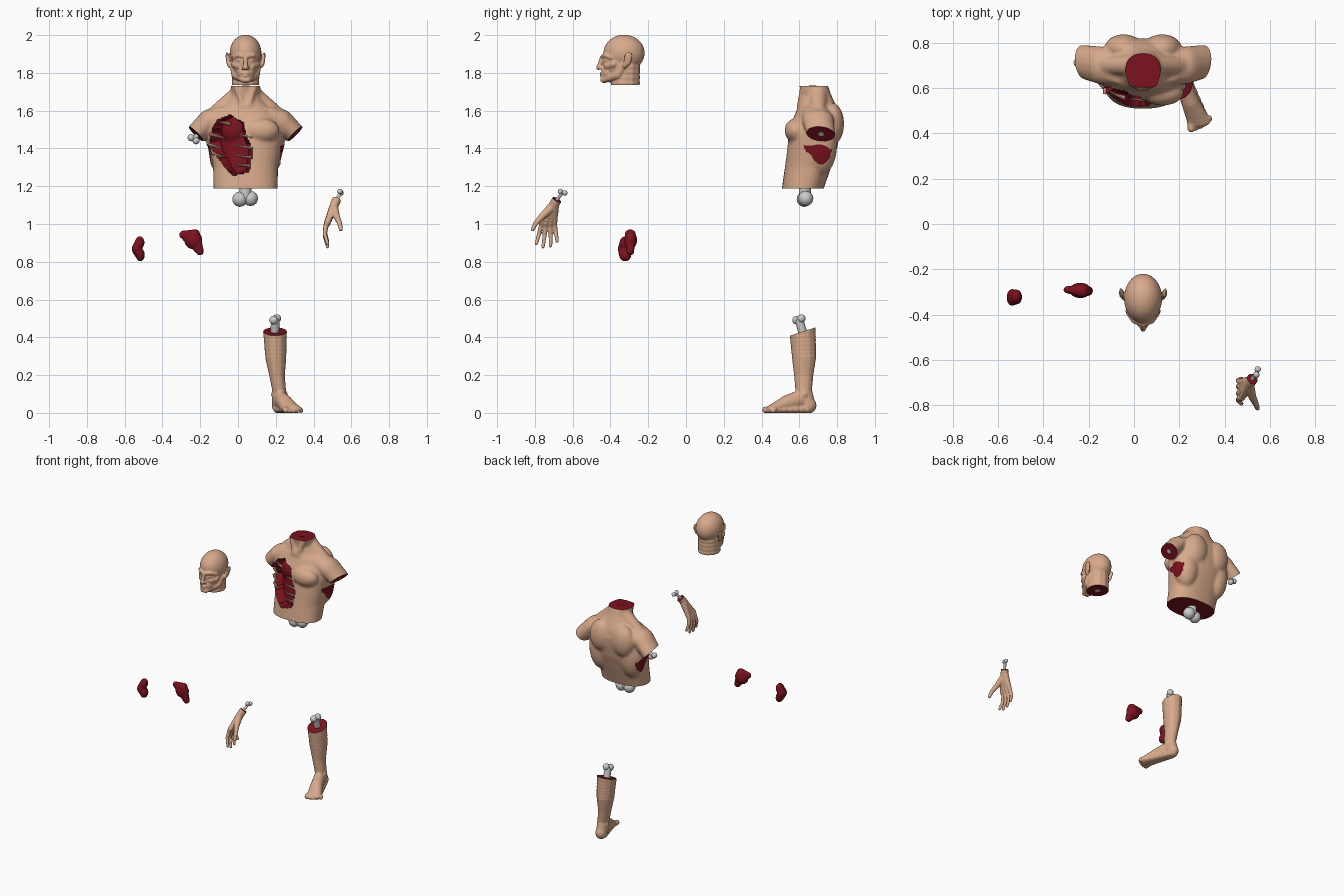
import bpy, bmesh, math
from mathutils import Vector

if "Cube" in bpy.data.objects:
    bpy.data.objects.remove(bpy.data.objects["Cube"])


def material(name, rgb):
    m = bpy.data.materials.new(name)
    m.diffuse_color = (*rgb, 1)
    m.use_nodes = True
    m.node_tree.nodes["Principled BSDF"].inputs["Base Color"].default_value = m.diffuse_color
    return m


SKIN = material("skin", (0.68, 0.40, 0.26))
FLESH = material("flesh", (0.20, 0.006, 0.014))
C = 0.04  # body midline


def add(sh, rings):
    """Skin a list of equal rings and cap both ends; sh is (verts, faces)."""
    V, F = sh
    o, n = len(V), len(rings[0])
    for r in rings:
        V.extend(r)
    for j in range(len(rings) - 1):
        for i in range(n):
            a, b = o + j * n, (i + 1) % n
            F.append((a + i, a + b, a + n + b, a + n + i))
    F.append(tuple(range(o + n - 1, o - 1, -1)))
    F.append(tuple(range(len(V) - n, len(V))))


def ball(sh, x, y, z, rx, ry=None, rz=None, seg=12):
    ry = ry or rx
    rz = rz or min(rx, ry)
    rings, m = [], seg * 2 // 3
    for j in range(m + 1):
        p = math.pi * (0.03 + 0.94 * j / m)
        s, c = math.sin(p), -math.cos(p)
        rings.append([(x + rx * s * math.cos(math.tau * i / seg),
                       y + ry * s * math.sin(math.tau * i / seg), z + rz * c) for i in range(seg)])
    add(sh, rings)


def chain(sh, *keys, steps=6):
    """Swept volume through keys (x, y, z, rx[, ry[, rz]])."""
    full = []
    for k in keys:
        k = list(k)
        if len(k) == 4:
            k.append(k[3])
        if len(k) == 5:
            k.append(min(k[3], k[4]))
        full.append(k)
    for a, b in zip(full, full[1:]):
        for i in range(steps + 1):
            t = i / steps
            ball(sh, *[p + (q - p) * t for p, q in zip(a, b)])


def rod(sh, a, b, r1, r2, seg=12):
    a, b = Vector(a), Vector(b)
    q = (b - a).to_track_quat('Z', 'Y')
    add(sh, [[tuple(p + q @ Vector((r * math.cos(math.tau * i / seg), r * math.sin(math.tau * i / seg), 0)))
              for i in range(seg)] for p, r in ((a, r1), (b, r2))])


def simple(name, sh, *mats):
    me = bpy.data.meshes.new(name)
    me.from_pydata(sh[0], [], sh[1])
    ob = bpy.data.objects.new(name, me)
    bpy.context.collection.objects.link(ob)
    finish(ob, *mats)
    return ob


def finish(ob, *mats):
    ob.data.materials.clear()
    for m in mats:
        ob.data.materials.append(m)
    ob.data.shade_smooth()
    ob.data.set_sharp_from_angle(angle=math.radians(40))


def cut(bm, co, no, mat=1, where=lambda v: True):
    """Slice off the side the normal points to and cap it flat."""
    co, no = Vector(co), Vector(no).normalized()
    faces = [f for f in bm.faces if all(where(v.co) for v in f.verts)]
    edges = {e for f in faces for e in f.edges}
    verts = {v for f in faces for v in f.verts}
    bmesh.ops.bisect_plane(bm, geom=faces + list(edges) + list(verts), dist=1e-6,
                           plane_co=co, plane_no=no)
    gone = [v for v in bm.verts if where(v.co) and (v.co - co).dot(no) > 1e-5]
    bmesh.ops.delete(bm, geom=gone, context='VERTS')
    rim = [e for e in bm.edges if e.is_boundary]
    if rim:
        for f in bmesh.ops.edgeloop_fill(bm, edges=rim)["faces"]:
            f.material_index = mat


def fuse(name, sh, voxel, smooth, mats, shape=None):
    """Merge overlapping volumes into one skin, then apply cuts."""
    ob = simple(name, sh)
    r = ob.modifiers.new("merge", 'REMESH')
    r.mode, r.voxel_size = 'VOXEL', voxel
    s = ob.modifiers.new("soften", 'SMOOTH')
    s.factor, s.iterations = 0.5, smooth
    dg = bpy.context.evaluated_depsgraph_get()
    new = bpy.data.meshes.new_from_object(ob.evaluated_get(dg))
    ob.modifiers.clear()
    ob.data = new
    if shape:
        bm = bmesh.new()
        bm.from_mesh(new)
        shape(bm)
        bmesh.ops.recalc_face_normals(bm, faces=bm.faces)
        ids = [f.material_index for f in bm.faces]
        bm.to_mesh(new)
        bm.free()
        finish(ob, *mats)
        new.polygons.foreach_set("material_index", ids)
    else:
        finish(ob, *mats)


def bone(name, a, b, shaft, knob, side):
    """Shaft ending in two rounded knobs."""
    sh = ([], [])
    rod(sh, a, b, shaft, shaft)
    for s in (-1, 1):
        ball(sh, *(Vector(b) + Vector(side) * s), knob)
    simple(name, sh)


def disc(name, p, n, r, *mats):
    sh, n = ([], []), Vector(n).normalized()
    rod(sh, Vector(p) - n * 0.01, Vector(p) + n * 0.002, r, r, 16)
    simple(name, sh, *mats)


# torso: lofted trunk plus muscle volumes
t = ([], [])
rows = []
power = lambda v: math.copysign(abs(v) ** 0.85, v)
for z, rx, yf, yb in [(1.14, .17, .508, .72), (1.19, .17, .508, .73), (1.30, .172, .523, .768),
                      (1.40, .19, .535, .80), (1.48, .20, .545, .815), (1.54, .19, .56, .82),
                      (1.60, .15, .585, .808), (1.64, .105, .602, .79), (1.68, .077, .612, .77),
                      (1.77, .078, .592, .738)]:
    rows.append([(C + rx * power(math.cos(math.tau * i / 32)),
                  (yf + yb) / 2 + (yb - yf) / 2 * power(math.sin(math.tau * i / 32)), z) for i in range(32)])
add(t, rows)
for s in (-1, 1):
    chain(t, (C + s * .13, .69, 1.575, .055, .08), (C + s * .19, .70, 1.545, .063, .085),
          (C + s * .2625, .715, 1.477, .055, .077), (C + s * .33, .715, 1.41, .052, .072))
    ball(t, C + s * .085, .582, 1.495, .095, .060, .065, 24)               # chest
    chain(t, (C + s * .03, .70, 1.69, .05), (C + s * .15, .70, 1.595, .042))  # neck slope
    ball(t, C + s * .12, .715, 1.42, .087, .085, .16, 24)                  # flank
    ball(t, C + s * .085, .775, 1.53, .085, .062, .11, 24)                 # shoulder blade
    chain(t, (C + s * .05, .625, 1.74, .02), (C + s * .015, .60, 1.625, .016))
    chain(t, (C + s * .03, .605, 1.62, .014), (C + s * .15, .645, 1.60, .016))  # collar bone

WOUND = [(-.04, 1.58), (-.11, 1.55), (-.135, 1.51), (-.15, 1.43), (-.125, 1.37), (-.09, 1.33),
         (-.055, 1.28), (-.02, 1.255), (.06, 1.275), (.08, 1.395), (.045, 1.465), (.025, 1.545),
         (-.01, 1.555)]


def in_wound(x, z):
    inside = False
    for (x1, z1), (x2, z2) in zip(WOUND, WOUND[1:] + WOUND[:1]):
        if (z1 > z) != (z2 > z) and x < x1 + (z - z1) * (x2 - x1) / (z2 - z1):
            inside = not inside
    return inside


def shape_torso(bm):
    cut(bm, (C, .62, 1.188), (0, 0, -1))
    cut(bm, (C, .67, 1.73), (0, 0, 1))
    for s in (-1, 1):
        cut(bm, (C + s * .2625, .715, 1.477), (s * .7, -.12, -.7),
            where=lambda v: (v.x - C) * s > .185)
    bm.normal_update()
    red = set()
    for f in bm.faces:
        c = f.calc_center_median()
        if c.y < .66 and f.normal.y < 0.2 and in_wound(c.x, c.z):
            f.material_index = 1
            red.add(f)
    for v in {v for f in red for v in f.verts if all(g in red for g in v.link_faces)}:
        v.co = v.co.lerp(Vector((.03, .69, v.co.z)), 0.3)


fuse("torso", t, .009, 5, (SKIN, FLESH), shape_torso)

# exposed ribs crossing the wound
r = ([], [])
for x0, x1, z, dz in [(.09, .0, 1.455, .02), (.10, -.015, 1.40, .015), (.10, -.015, 1.35, .012),
                      (.09, -.01, 1.305, .01), (-.145, -.07, 1.475, -.02), (-.15, -.085, 1.42, -.02),
                      (-.135, -.08, 1.375, -.02), (-.04, -.10, 1.53, .01)]:
    pts = []
    for i in range(5):
        x = x0 + (x1 - x0) * i / 4
        y = .672 - .125 * math.sqrt(max(.05, 1 - ((x - C) / .205) ** 2))
        pts.append((x, y, z + dz * i / 4))
    for i in range(4):
        rod(r, pts[i], pts[i + 1], .011 - .002 * i, .009 - .002 * i, 8)
simple("ribs", r, SKIN)

bone("spine_bone", (C, .63, 1.22), (.038, .63, 1.133), .032, .04, (.028, .004, .002))
bone("arm_bone", (-.19, .715, 1.495), (-.235, .712, 1.449), .013, .019, (-.013, 0, .008))
disc("arm_socket", (C + .2625, .715, 1.477), (.7, -.12, -.7), .015)
disc("neck_socket", (C, .672, 1.73), (0, 0, 1), .02, FLESH)

# head
h = ([], [])
ball(h, C, -.328, 1.905, .084, .109, .097, 32)
ball(h, C, -.362, 1.86, .071, .081, .105, 32)
chain(h, (C, -.318, 1.86, .073, .077), (C, -.322, 1.69, .074, .078))
ball(h, C, -.405, 1.80, .048, .044, .05, 24)
chain(h, (C, -.446, 1.885, .009), (C, -.456, 1.845, .012), (C, -.463, 1.828, .013))  # nose
ball(h, C, -.440, 1.797, .024, .018, .007)                                 # lips
ball(h, C, -.440, 1.784, .021, .017, .008)
ball(h, C, -.432, 1.762, .024, .022, .016)                                 # chin
for s in (-1, 1):
    chain(h, (C + s * .012, -.438, 1.764, .016), (C + s * .052, -.36, 1.79, .024),
          (C + s * .062, -.33, 1.84, .022))                                # jaw
    chain(h, (C + s * .012, -.440, 1.888, .011), (C + s * .04, -.427, 1.893, .012),
          (C + s * .062, -.395, 1.88, .012))                               # brow
    chain(h, (C + s * .035, -.418, 1.835, .018), (C + s * .06, -.385, 1.845, .018))  # cheek
    ball(h, C + s * .031, -.424, 1.868, .014, .014, .010)                  # eye
    ball(h, C + s * .013, -.450, 1.826, .009)                              # nostril
    chain(h, (C + s * .084, -.325, 1.838, .012, .012), (C + s * .092, -.31, 1.86, .01, .02, .022),
          (C + s * .098, -.304, 1.888, .008, .022, .022))                  # ear
fuse("head", h, .0045, 3, (SKIN, FLESH), lambda b: cut(b, (C, -.32, 1.737), (0, 0, -1)))
disc("head_socket", (C, -.32, 1.737), (0, 0, -1), .018)

# lower leg with foot
g = ([], [])
chain(g, (.195, .62, .50, .064, .069), (.196, .617, .43, .064, .071), (.20, .625, .30, .057, .066),
      (.207, .623, .20, .042, .052), (.218, .623, .12, .037, .045), (.217, .635, .06, .038, .048))
ball(g, .217, .645, .042, .038, .047, .045)
for s in (-1, 1):
    ball(g, .219 + s * .032, .625, .10, .012, .018, .018)                  # ankle
chain(g, (.222, .61, .075, .036, .045, .05), (.25, .535, .052, .042, .04, .045),
      (.285, .455, .022, .054, .03, .023))
chain(g, (.222, .63, .02, .036, .04, .022), (.285, .46, .016, .052, .03, .018))
for i in range(5):                                                         # toes
    x, y, rad = .250 + .0205 * i, .421 + .0025 * i * i, (.018, .0125, .012, .0115, .011)[i]
    chain(g, (x, .47, .022, rad), (x + .003, y, rad, rad))


def shape_leg(b):
    cut(b, (.195, .616, .432), (0, -.31, .95))
    cut(b, (0, 0, .002), (0, 0, -1), mat=0)
    for v in b.verts:
        v.co.z -= .002


fuse("lower_leg", g, .0055, 3, (SKIN, FLESH), shape_leg)
bone("leg_bone", (.195, .625, .40), (.197, .598, .495), .023, .023, (.008, .012, .004))

# hand
d = ([], [])
wrist = (.512, -.698, 1.105, .025, .028)
chain(d, (.545, -.65, 1.18, .025, .027), wrist)
tips = [(-.792, .897), (-.757, .880), (-.717, .885), (-.682, .91)]
bases = [(-.766, .992), (-.742, .986), (-.717, .988), (-.695, .998)]
for (yt, zt), (yb, zb) in zip(tips, bases):
    chain(d, wrist, (.475, yb, zb + .02, .017, .015), (.466, yb, zb, .013))
    chain(d, (.466, yb, zb, .013), (.459, yb * .55 + yt * .45, zb * .55 + zt * .45, .0115),
          (.474, yt, zt, .0095))
chain(d, (.508, -.715, 1.085, .024), (.522, -.762, 1.04, .018), (.538, -.795, 1.005, .0135),
      (.544, -.812, .972, .011))
fuse("hand", d, .004, 3, (SKIN, FLESH), lambda b: cut(b, (.523, -.684, 1.128), (.35, .5, .8)))
bone("wrist_bone", (.518, -.69, 1.12), (.543, -.653, 1.168), .009, .014, (.003, .012, -.004))

# organs
k = ([], [])
chain(k, (-.517, -.322, .836, .024, .033, .034), (-.538, -.324, .868, .024, .038, .033),
      (-.520, -.320, .902, .025, .032, .034))
fuse("kidney", k, .004, 4, (FLESH,))

v = ([], [])
corners = [(-.225, -.295, .945, .025, .030, .027), (-.202, -.295, .856, .022, .022, .022),
           (-.290, -.290, .943, .022, .017, .022)]
chain(v, *corners, corners[0])
ball(v, -.237, -.293, .915, .048, .034, .048, 24)
fuse("liver", v, .004, 6, (FLESH,))
